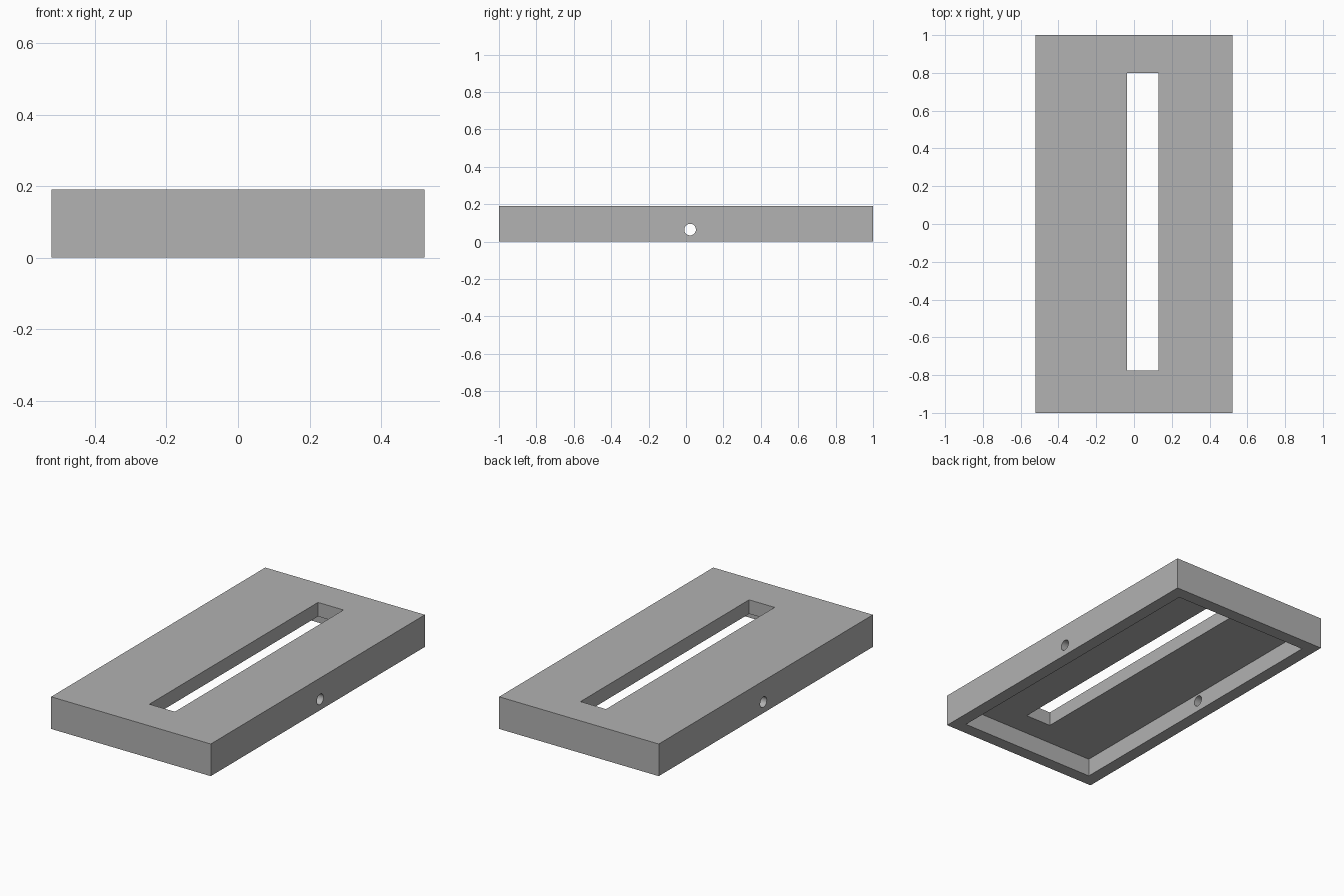
import bpy
import math

default = bpy.data.objects.get("Cube")
if default:
    bpy.data.objects.remove(default, do_unlink=True)

WIDTH, LENGTH, HEIGHT = 1.044, 2.0, 0.19
WALL = 0.075
CAVITY_TOP = 0.107

grey = bpy.data.materials.new("mid grey")
grey.use_nodes = True
colour = (0.445, 0.445, 0.445, 1)
grey.diffuse_color = colour
grey.node_tree.nodes["Principled BSDF"].inputs["Base Color"].default_value = colour


def box(name, low, high):
    """Box spanning two opposite corners."""
    centre = [(a + b) / 2 for a, b in zip(low, high)]
    bpy.ops.mesh.primitive_cube_add(size=1, location=centre)
    obj = bpy.context.object
    obj.name = name
    obj.scale = [b - a for a, b in zip(low, high)]
    bpy.ops.object.transform_apply(location=True, rotation=True, scale=True)
    obj.data.materials.append(grey)
    return obj


def cut(target, cutter):
    """Subtract the cutter from the target, then discard it."""
    cutter.hide_render = True
    mod = target.modifiers.new(cutter.name, "BOOLEAN")
    mod.operation = "DIFFERENCE"
    mod.solver = "EXACT"
    mod.object = cutter
    bpy.context.view_layer.objects.active = target
    bpy.ops.object.modifier_apply(modifier=mod.name)
    bpy.data.objects.remove(cutter, do_unlink=True)


# Rectangular cover
x, y = WIDTH / 2, LENGTH / 2
cover = box("slotted_cover", (-x, -y, 0), (x, y, HEIGHT))

# Hollow underside
cut(cover, box("cavity_cutter", (WALL - x, WALL - y, -0.1),
               (x - WALL, y - WALL, CAVITY_TOP)))

# Long slot through the top plate
cut(cover, box("slot_cutter", (-0.037, -0.775, 0.05), (0.13, 0.8, 0.3)))

# Round hole through both side walls
bpy.ops.mesh.primitive_cylinder_add(
    vertices=32, radius=0.031, depth=2 * WIDTH,
    location=(0, 0.022, 0.064), rotation=(0, math.pi / 2, 0))
hole = bpy.context.object
hole.name = "hole_cutter"
hole.data.materials.append(grey)
cut(cover, hole)

# Smooth the hole walls, keep the box edges sharp
bpy.ops.object.select_all(action="DESELECT")
cover.select_set(True)
bpy.context.view_layer.objects.active = cover
bpy.ops.object.shade_smooth_by_angle(angle=math.radians(30))
